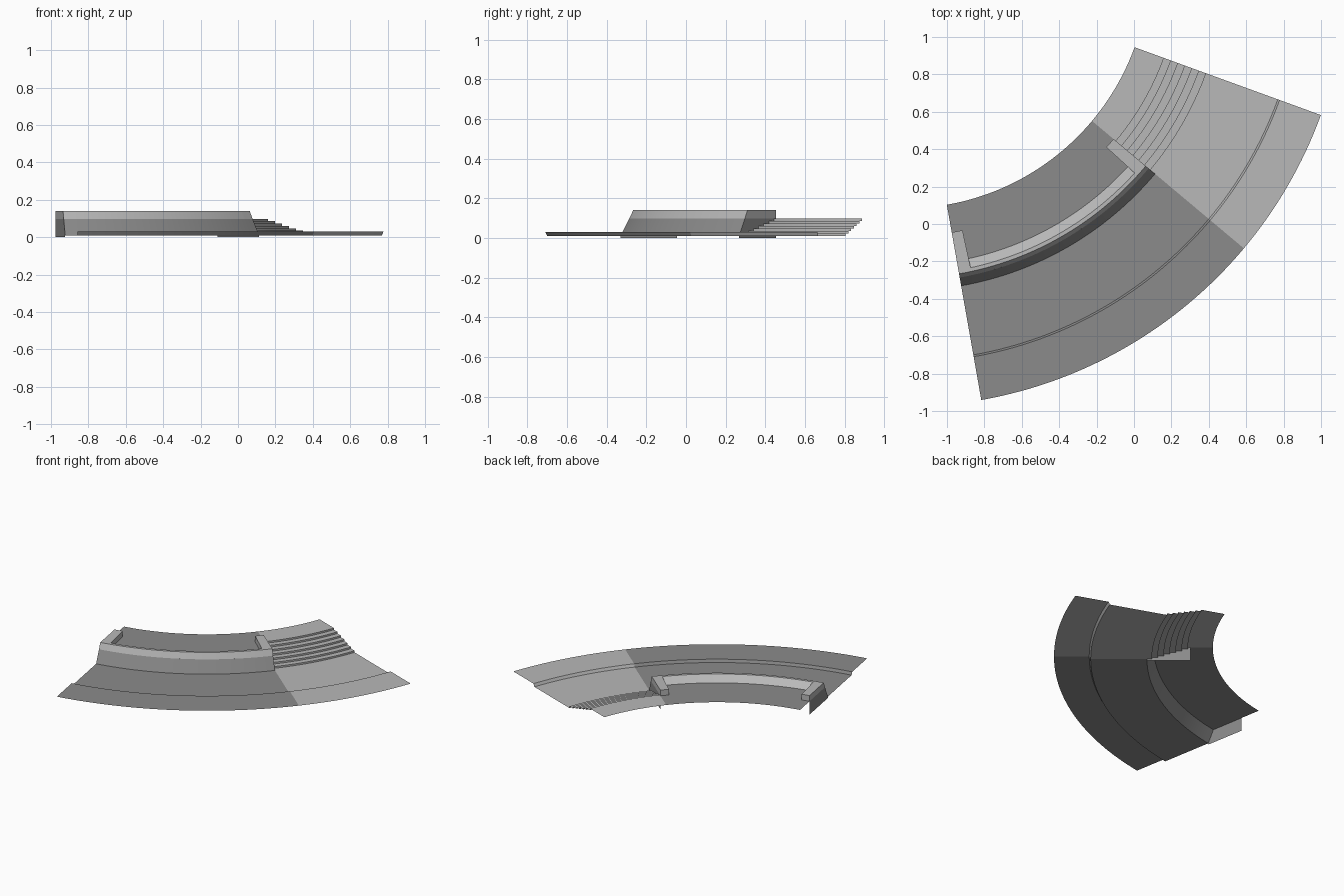
import bpy, bmesh
from math import radians, cos, sin, ceil

cube = bpy.data.objects.get("Cube")
if cube:
    bpy.data.objects.remove(cube, do_unlink=True)

# Arc layout: centre of curvature, angles and heights
CX, CY = -1.228, 1.393
START, SPLIT, END = -80, -40, -20
STUB = 2.3
FLOOR, PAVE, DECK, TOP = 0.01, 0.03, 0.098, 0.14
R_IN, R_STUB, R_CURB, R_OUT = 1.31, 1.46, 2.13, 2.37
R_TOP, R_DECK, R_BASE = 1.685, 1.705, 1.75


def material(name, value):
    mat = bpy.data.materials.new(name)
    mat.use_nodes = True
    colour = (value, value, value, 1)
    mat.diffuse_color = colour
    mat.node_tree.nodes["Principled BSDF"].inputs["Base Color"].default_value = colour
    return mat


LIGHT = material("light grey", 0.48)
DARK = material("dark grey", 0.26)


def point(r, z, angle):
    a = radians(angle)
    return (CX + r * cos(a), CY + r * sin(a), z)


def sweep(name, profile, a0, a1, mat, caps=False):
    """Turn a radius/height profile about the centre of curvature."""
    bm = bmesh.new()
    count = max(2, ceil((a1 - a0) / 1.25))
    rings = [[bm.verts.new(point(r, z, a0 + (a1 - a0) * i / count))
              for r, z in profile] for i in range(count + 1)]
    for p, q in zip(rings, rings[1:]):
        for j in range(len(profile) - 1):
            bm.faces.new((p[j], p[j + 1], q[j + 1], q[j]))
    if caps:
        bm.faces.new(rings[0][::-1])
        bm.faces.new(rings[-1])
    return finish(name, bm, mat)


def plate(name, profile, angle, mat):
    """Flat upright sheet lying on a radial line."""
    bm = bmesh.new()
    bm.faces.new([bm.verts.new(point(r, z, angle)) for r, z in profile])
    return finish(name, bm, mat)


def finish(name, bm, mat):
    mesh = bpy.data.meshes.new(name)
    bm.to_mesh(mesh)
    bm.free()
    mesh.materials.append(mat)
    obj = bpy.data.objects.new(name, mesh)
    bpy.context.collection.objects.link(obj)
    bpy.ops.object.select_all(action="DESELECT")
    obj.select_set(True)
    bpy.context.view_layer.objects.active = obj
    bpy.ops.object.shade_smooth_by_angle(angle=radians(20))
    return obj


# Lower floor, curb and raised outer pavement, shared by both sections
def ground(inner):
    return [(inner, FLOOR), (R_CURB - 0.005, FLOOR),
            (R_CURB + 0.005, PAVE), (R_OUT, PAVE)]


# Terrace section: deck, sloping retaining wall, floor and pavement
sweep("terrace_deck", [(R_IN, DECK), (R_DECK, DECK)], START, SPLIT, DARK)
sweep("retaining_wall", [(R_DECK, DECK), (R_BASE, FLOOR)], START, SPLIT, DARK)
sweep("terrace_ground", ground(R_BASE), START, SPLIT, DARK)

# Parapet with a sloping inner face
sweep("parapet", [(1.615, DECK), (1.665, TOP), (R_TOP, TOP), (R_DECK, DECK)],
      START + STUB, SPLIT - STUB, LIGHT)

# Return walls at both ends, with upright sheets beneath them
stub_profile = [(R_STUB, DECK), (R_STUB, TOP), (R_TOP, TOP), (R_DECK, DECK)]
skirt_profile = [(R_STUB, 0), (R_STUB, DECK), (R_DECK, DECK),
                 (R_BASE, FLOOR), (R_BASE, 0)]
for side, a0, a1, outer in (("right", START, START + STUB, START),
                            ("left", SPLIT - STUB, SPLIT, SPLIT)):
    sweep(side + "_return_wall", stub_profile, a0, a1, LIGHT, caps=True)
    plate(side + "_end_plate", skirt_profile, outer, DARK)

# Stair section: upper landing, seven risers, floor and pavement
RISERS, FIRST, TREAD = 7, 1.477, 0.04
rise = (DECK - FLOOR) / RISERS
stairs = [(R_IN, DECK)]
for i in range(RISERS):
    r = FIRST + i * TREAD
    stairs += [(r, DECK - i * rise), (r, DECK - (i + 1) * rise)]
sweep("stairs", stairs, SPLIT, END, LIGHT)
sweep("stair_ground", ground(FIRST + (RISERS - 1) * TREAD), SPLIT, END, LIGHT)
